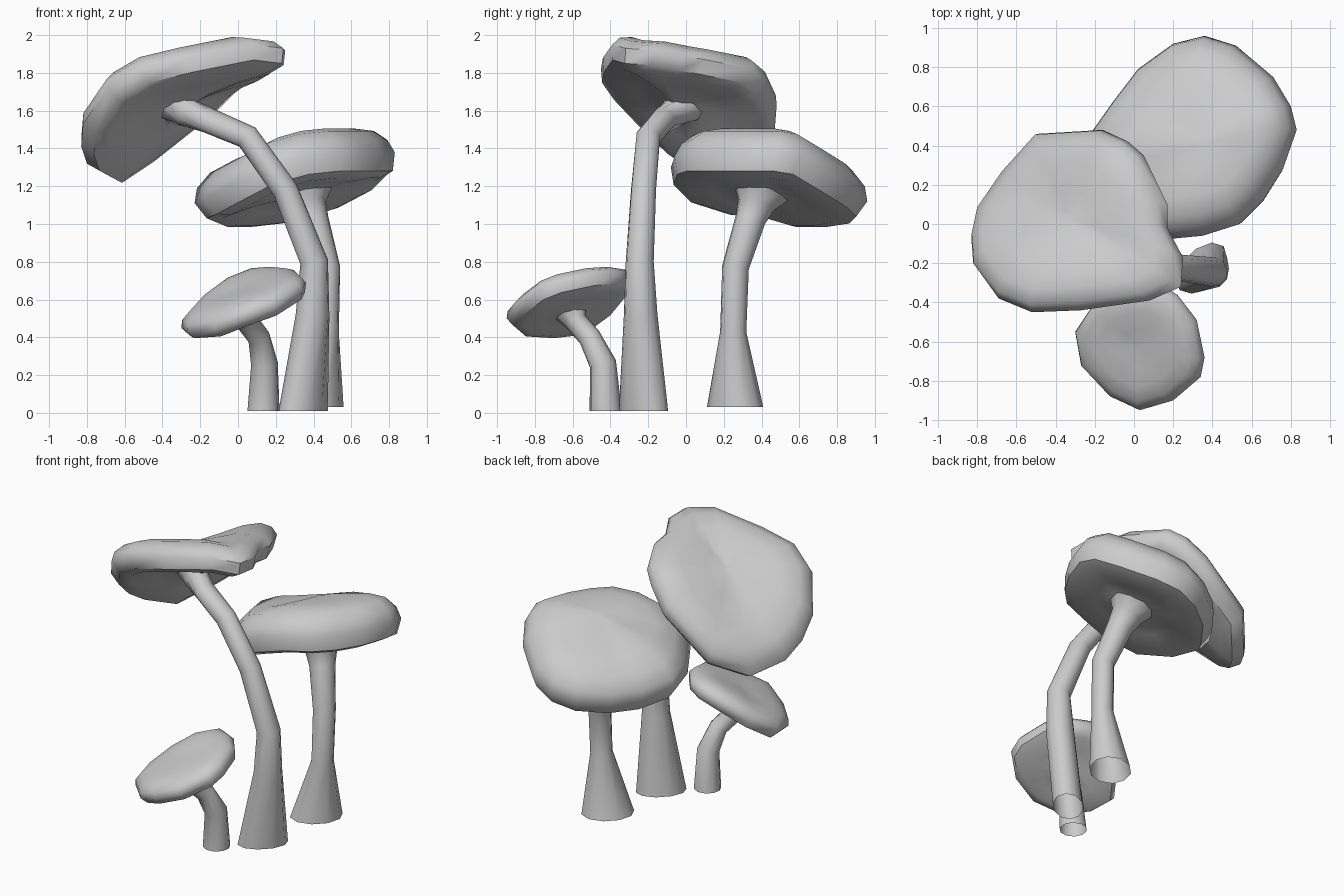
import bpy, bmesh, math
from mathutils import Vector

if "Cube" in bpy.data.objects:
    bpy.data.objects.remove(bpy.data.objects["Cube"])


def finish(name, rings, cap_start=False, cap_end=False):
    """Skin a list of equal-length rings into one smooth shaded object."""
    bm = bmesh.new()
    loops = [[bm.verts.new(p) for p in ring] for ring in rings]
    n = len(loops[0])
    for a, b in zip(loops, loops[1:]):
        for i in range(n):
            j = (i + 1) % n
            bm.faces.new((a[i], a[j], b[j], b[i]))
    for loop, wanted in ((loops[0], cap_start), (loops[-1], cap_end)):
        if wanted:
            bm.faces.new(loop)
    bmesh.ops.recalc_face_normals(bm, faces=bm.faces)
    mesh = bpy.data.meshes.new(name)
    bm.to_mesh(mesh)
    bm.free()
    obj = bpy.data.objects.new(name, mesh)
    bpy.context.collection.objects.link(obj)
    bpy.ops.object.select_all(action='DESELECT')
    obj.select_set(True)
    bpy.context.view_layer.objects.active = obj
    bpy.ops.object.shade_smooth_by_angle(angle=math.radians(50))


def stem(name, path, base=(1, 1), sides=10):
    """Bent open tube; path entries are x, y, z, radius. base stretches the foot diagonally."""
    pts = [Vector(p[:3]) for p in path]
    diag, anti = Vector((1, 1, 0)).normalized(), Vector((-1, 1, 0)).normalized()
    rings = []
    for i, p in enumerate(pts):
        r, su, sv = path[i][3], 1, 1
        if i == 0:
            axis, (su, sv) = Vector((0, 0, 1)), base
        elif i == len(pts) - 1:
            axis = (p - pts[i - 1]).normalized()
        else:
            axis = ((p - pts[i - 1]).normalized() + (pts[i + 1] - p).normalized()).normalized()
        u = anti.cross(axis).normalized() * su
        v = axis.cross(u).normalized() * sv
        rings.append([p + r * (u * math.cos(k * math.tau / sides) + v * math.sin(k * math.tau / sides))
                      for k in range(sides)])
    finish(name, rings)


def cap(name, rim, top, under, half):
    """Warped cap: rim outline, crown point, stem joint and half thickness."""
    rim = [Vector(p) for p in rim]
    top, under = Vector(top), Vector(under)
    n = Vector()
    for a, b in zip(rim, rim[1:] + rim[:1]):
        n += a.cross(b)
    n.normalize()
    if n.z < 0:
        n.negate()
    rings = []
    # underside, rounded edge, then dome: blend to centre, lift
    for t, h in ((.88, 0), (.76, .05), (.5, -.3), (.22, -.85), (.07, -.85)):
        rings.append([p.lerp(under, t) + n * half * h for p in rim])
    rings.append(rim)
    for t, h in ((.05, .65), (.18, 1.0), (.4, .9), (.7, .4), (.93, .05)):
        rings.append([p.lerp(top, t) + n * half * h for p in rim])
    finish(name, rings, False, True)


# Tall mushroom
stem("tall_stem", [(.345, -.225, 0.01, .122), (.395, -.24, .52, .09), (.403, -.245, .80, .075),
                   (.25, -.225, 1.18, .068), (.05, -.2, 1.46, .066), (-.16, -.12, 1.55, .068),
                   (-.27, -.06, 1.59, .08), (-.34, 0, 1.65, .125)], (1.3, .78))
cap("tall_cap",
    [(-.82, -.2, 1.53), (-.69, -.38, 1.72), (-.52, -.45, 1.82), (-.27, -.44, 1.88), (.08, -.39, 1.95),
     (.24, -.32, 1.93), (.25, -.17, 1.92), (.17, -.02, 1.89), (.17, .1, 1.87), (.05, .35, 1.82),
     (-.03, .42, 1.76), (-.16, .48, 1.63), (-.49, .46, 1.37), (-.67, .26, 1.25), (-.80, .07, 1.32),
     (-.83, -.07, 1.41)],
    (-.34, .03, 1.80), (-.29, -.04, 1.60), .08)

# Middle mushroom
stem("middle_stem", [(.41, .26, .03, .138), (.465, .25, .43, .07), (.47, .262, .77, .072),
                     (.40, .34, 1.02, .082), (.37, .37, 1.10, .1), (.35, .40, 1.18, .16)], (1.2, .95))
cap("middle_cap",
    [(-.23, .45, 1.11), (-.11, .62, 1.06), (.02, .79, 1.06), (.2, .92, 1.08), (.36, .96, 1.12),
     (.52, .91, 1.17), (.71, .75, 1.27), (.80, .60, 1.36), (.83, .48, 1.38), (.76, .28, 1.38),
     (.66, .12, 1.38), (.54, 0, 1.38), (.35, -.06, 1.36), (.14, -.08, 1.30), (-.05, .02, 1.20),
     (-.18, .24, 1.13)],
    (.37, .42, 1.48), (.36, .38, 1.12), .1)

# Small mushroom
stem("small_stem", [(.135, -.425, 0.01, .086), (.14, -.44, .26, .072), (.11, -.51, .40, .06),
                    (.05, -.58, .48, .06), (.03, -.61, .54, .09)])
cap("small_cap",
    [(-.3, -.55, .45), (-.27, -.72, .43), (-.12, -.88, .44), (.03, -.95, .50), (.2, -.9, .56),
     (.34, -.78, .65), (.36, -.68, .69), (.32, -.49, .73), (.22, -.36, .74), (.1, -.29, .73),
     (-.05, -.31, .67), (-.2, -.40, .56)],
    (.03, -.63, .67), (.045, -.59, .50), .052)
